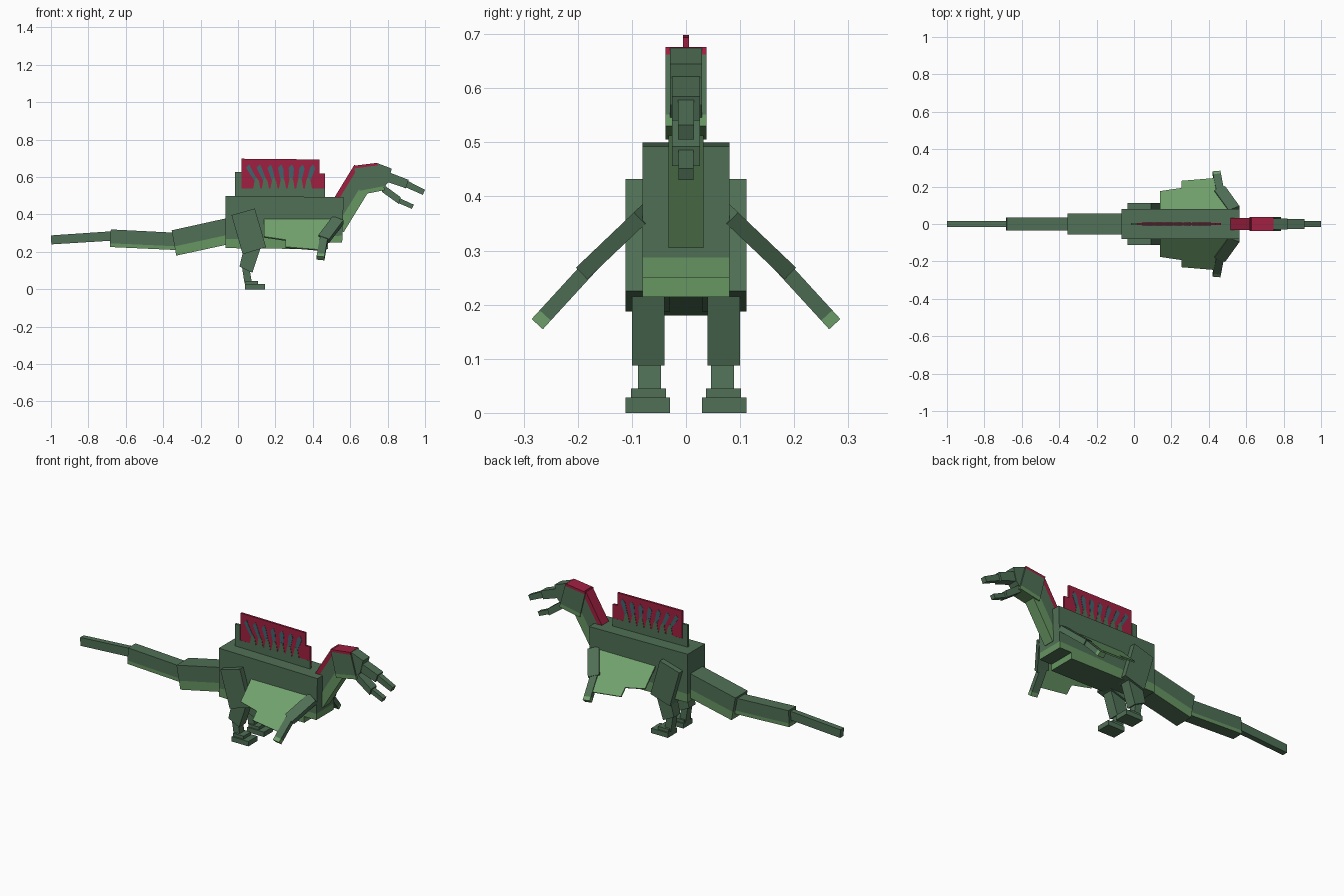
import bpy, bmesh
from mathutils import Vector

if "Cube" in bpy.data.objects:
    bpy.data.objects.remove(bpy.data.objects["Cube"])


def material(name, rgb):
    lin = [(c / 255 / 12.92) if c < 10 else ((c / 255 + 0.055) / 1.055) ** 2.4 for c in rgb]
    m = bpy.data.materials.new(name)
    m.diffuse_color = (*lin, 1)
    m.use_nodes = True
    m.node_tree.nodes["Principled BSDF"].inputs["Base Color"].default_value = m.diffuse_color
    return m


GREEN = material("dark green", (80, 112, 86))
BELLY = material("belly green", (103, 150, 98))
PALE = material("pale green", (114, 163, 110))
RED = material("crimson", (160, 32, 65))
TEAL = material("teal", (62, 100, 108))


def slab(name, pts, offset, mat, splits=(), dark_under=False):
    """Extrude a 3D polygon; each split (point, normal, material) recolours one side of a plane."""
    bm = bmesh.new()
    offset = Vector(offset)
    a = [bm.verts.new(p) for p in pts]
    b = [bm.verts.new(Vector(p) + offset) for p in pts]
    n = len(pts)
    bm.faces.new(a)
    bm.faces.new(b[::-1])
    for i in range(n):
        bm.faces.new((a[i], a[(i + 1) % n], b[(i + 1) % n], b[i]))
    bmesh.ops.recalc_face_normals(bm, faces=bm.faces[:])
    for k, (co, no, _) in enumerate(splits):
        co, no = Vector(co), Vector(no)
        bmesh.ops.bisect_plane(bm, geom=bm.verts[:] + bm.edges[:] + bm.faces[:],
                               plane_co=co, plane_no=no, dist=1e-5)
        for f in bm.faces:
            if (f.calc_center_median() - co).dot(no) > 1e-5:
                f.material_index = k + 1
    if dark_under:
        for f in bm.faces:
            if f.normal.z < -0.8:
                f.material_index = 0
    me = bpy.data.meshes.new(name)
    bm.to_mesh(me)
    bm.free()
    for m in [mat] + [s[2] for s in splits]:
        me.materials.append(m)
    ob = bpy.data.objects.new(name, me)
    bpy.context.collection.objects.link(ob)
    return ob


def prism(name, xz, y0, y1, mat=GREEN, splits=(), dark_under=False):
    """Side profile extruded across y."""
    return slab(name, [(x, y0, z) for x, z in xz], (0, y1 - y0, 0), mat, splits, dark_under)


def edge_split(p, q, depth, mat, below):
    """Split parallel to profile edge p-q (left to right), recolouring below or above it."""
    d = Vector((q[0] - p[0], 0, q[1] - p[1])).normalized()
    up = Vector((-d.z, 0, d.x))
    side = -up if below else up
    return (Vector((p[0], 0, p[1])) - side * depth, side, mat)


def beam(name, a, b, wide, thick, tip=0):
    """Square limb between two points, optionally with a pale tip."""
    a, b = Vector(a), Vector(b)
    d = (b - a).normalized()
    w = (Vector((1, 0, 0)) - d * d.x).normalized()
    t = d.cross(w)
    ring = [a + w * i * wide / 2 + t * j * thick / 2 for i, j in ((-1, -1), (1, -1), (1, 1), (-1, 1))]
    return slab(name, ring, b - a, GREEN, [(b - d * tip, d, PALE)] if tip else ())


# Trunk with a lighter belly
prism("body", [(-.067, .50), (.565, .492), (.557, .25), (.48, .25), (.48, .214), (-.067, .22)],
      -.08, .08, GREEN, [((0, 0, .27), (0.03, 0, -1), BELLY)], True)

# Tail, three shrinking blocks with lighter undersides
tail = [([(-.355, .315), (-.06, .38), (-.03, .245), (-.33, .18)], .056, .05),
        ([(-.68, .32), (-.33, .302), (-.335, .21), (-.685, .226)], .034, .02),
        ([(-1, .288), (-.675, .31), (-.672, .26), (-.998, .24)], .016, 0)]
for i, (p, w, depth) in enumerate(tail):
    cut = [edge_split(p[3], p[2], depth, BELLY, True)] if depth else []
    prism(f"tail_{i + 1}", p, -w, w, GREEN, cut, True)

# Neck and head with crimson ridge and light throat
neck = [(.515, .49), (.622, .665), (.741, .592), (.565, .305), (.50, .345)]
prism("neck", neck, -.032, .032, GREEN,
      [edge_split(neck[3], neck[2], .05, BELLY, True), edge_split(neck[0], neck[1], .025, RED, False)])
head = [(.618, .66), (.745, .676), (.785, .53), (.655, .505)]
prism("head", head, -.038, .038, GREEN,
      [edge_split(head[3], head[2], .022, BELLY, True), edge_split(head[0], head[1], .014, RED, False)])
prism("face", [(.74, .676), (.822, .645), (.803, .57), (.77, .535)], -.03, .03)

# Jaws
prism("upper_jaw", [(.80, .628), (.912, .585), (.897, .54), (.78, .58)], -.026, .026)
prism("upper_jaw_tip", [(.90, .583), (1, .532), (.988, .505), (.89, .548)], -.015, .015)
prism("lower_jaw", [(.77, .565), (.87, .492), (.86, .456), (.77, .52)], -.026, .026)
prism("lower_jaw_tip", [(.858, .49), (.94, .452), (.93, .43), (.85, .464)], -.014, .014)

# Back sail: green base, crimson top, fanned streaks
prism("sail", [(.02, .52), (.02, .698), (.435, .694), (.435, .62), (.465, .62), (.465, .52)],
      -.006, .006, RED)
prism("sail_base", [(-.015, .49), (-.015, .626), (.018, .626), (.018, .54), (.465, .54), (.465, .49)],
      -.0065, .0065)
for i in range(7):
    top, low = .055 + .057 * i, .10 + .046 * i
    prism(f"sail_streak_{i + 1}", [(low - .009, .575), (low + .009, .575), (top + .016, .645),
                                   (top + .006, .668), (top - .012, .65)], -.0075, .0075, TEAL)
    prism(f"sail_spike_{i + 1}", [(low - .02, .535), (low + .02, .535), (low + .012, .58),
                                  (low - .004, .60), (low - .012, .575)], -.008, .008)

for s, side in ((-1, "right"), (1, "left")):
    # Legs: thigh, shin, ankle, foot
    prism("thigh_" + side, [(-.035, .396), (.09, .432), (.15, .225), (.025, .187)], s * .03, s * .112)
    prism("shin_" + side, [(.035, .235), (.125, .235), (.077, .088), (.008, .122)], s * .04, s * .10)
    prism("ankle_" + side, [(.022, .115), (.06, .12), (.075, .03), (.035, .03)], s * .046, s * .089)
    prism("instep_" + side, [(.04, .045), (.108, .045), (.108, .02), (.04, .02)], s * .037, s * .102)
    prism("foot_" + side, [(.038, .028), (.145, .028), (.145, 0), (.038, 0)], s * .03, s * .112)

    # Arms
    beam("upper_arm_" + side, (.535, s * .075, .37), (.458, s * .182, .268), .065, .03)
    beam("forearm_" + side, (.46, s * .175, .273), (.441, s * .273, .166), .042, .028, .022)

    # Stepped skin membrane between arm and flank, sloping at 45 degrees
    outline = [(.14, .075), (.14, .17), (.255, .187), (.255, .225), (.435, .24), (.48, .18), (.50, .075)]
    slab("membrane_" + side, [(x, s * y, .446 - y) for x, y in outline], (0, s * .006, .006), PALE)
